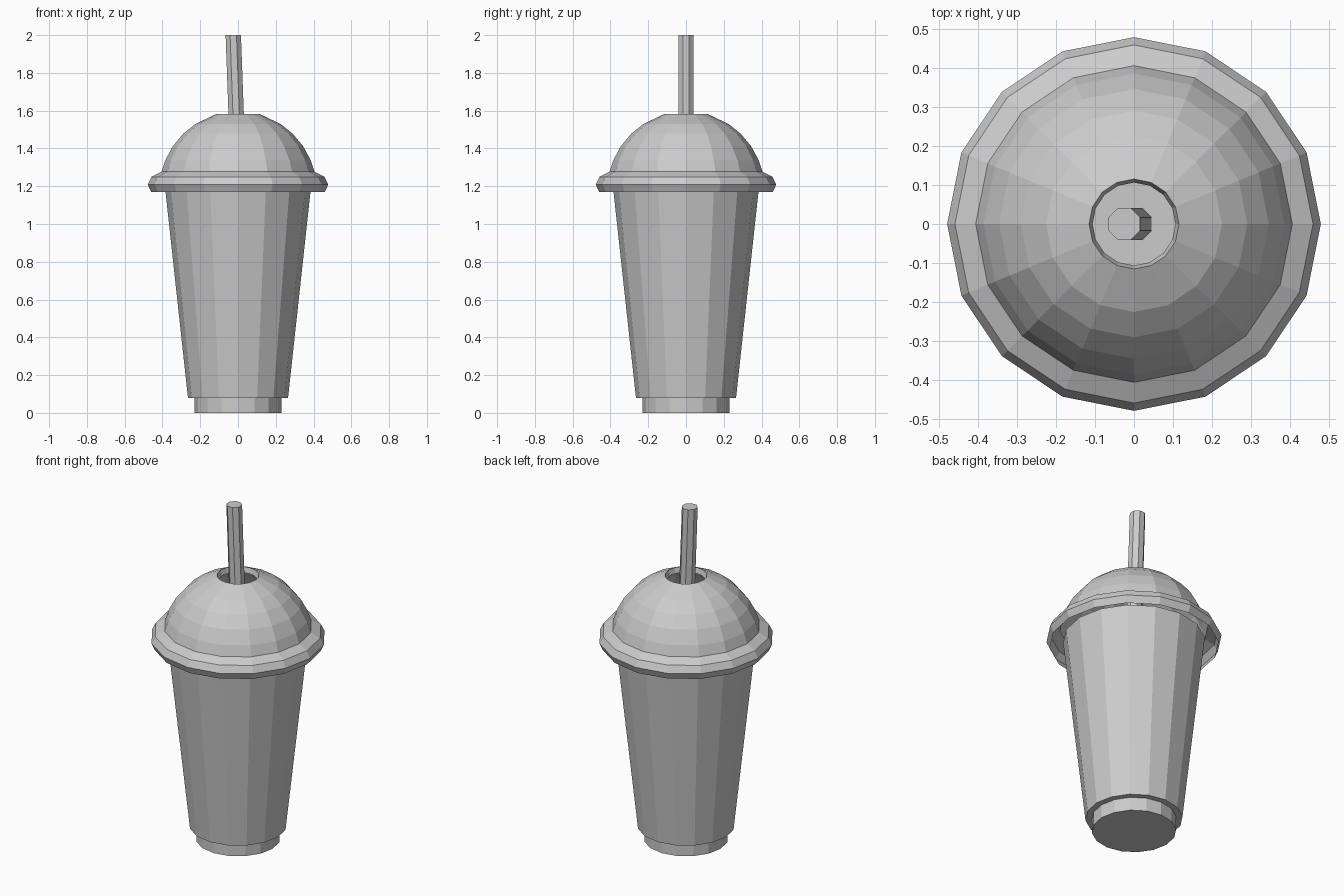
import bpy, bmesh
from math import sin, cos, pi

if "Cube" in bpy.data.objects:
    bpy.data.objects.remove(bpy.data.objects["Cube"])


def loft(name, rings, sides, turn=0.0, cap_start=False, cap_end=False):
    """Join polygon rings given as (radius, z, x offset)."""
    bm = bmesh.new()
    loops = []
    for r, z, x in rings:
        loops.append([bm.verts.new((x + r * cos(turn + 2 * pi * i / sides),
                                    r * sin(turn + 2 * pi * i / sides), z))
                      for i in range(sides)])
    for a, b in zip(loops, loops[1:]):
        for i in range(sides):
            j = (i + 1) % sides
            bm.faces.new((a[i], a[j], b[j], b[i]))
    if cap_start:
        bm.faces.new(loops[0][::-1])
    if cap_end:
        bm.faces.new(loops[-1])
    mesh = bpy.data.meshes.new(name)
    bm.to_mesh(mesh)
    bm.free()
    obj = bpy.data.objects.new(name, mesh)
    bpy.context.collection.objects.link(obj)
    return obj


def turned(profile):
    return [(r, z, 0) for r, z in profile]


# Tapered cup with a stepped-in foot
loft("cup", turned([(0.23, 0), (0.23, 0.08), (0.265, 0.08), (0.387, 1.20)]),
     16, cap_start=True, cap_end=True)

# Lid: open underneath, flared rim, faceted dome, lipped straw hole
loft("dome_lid", turned([(0.46, 1.17), (0.478, 1.21), (0.458, 1.25), (0.405, 1.277),
                         (0.385, 1.337), (0.345, 1.412), (0.29, 1.478),
                         (0.225, 1.53), (0.115, 1.582), (0.106, 1.55)]), 16)

# Leaning straw with level ends
loft("straw", [(0.044, 1.15, 0.006), (0.044, 2.0, -0.025)], 8, turn=pi / 8,
     cap_start=True, cap_end=True)
